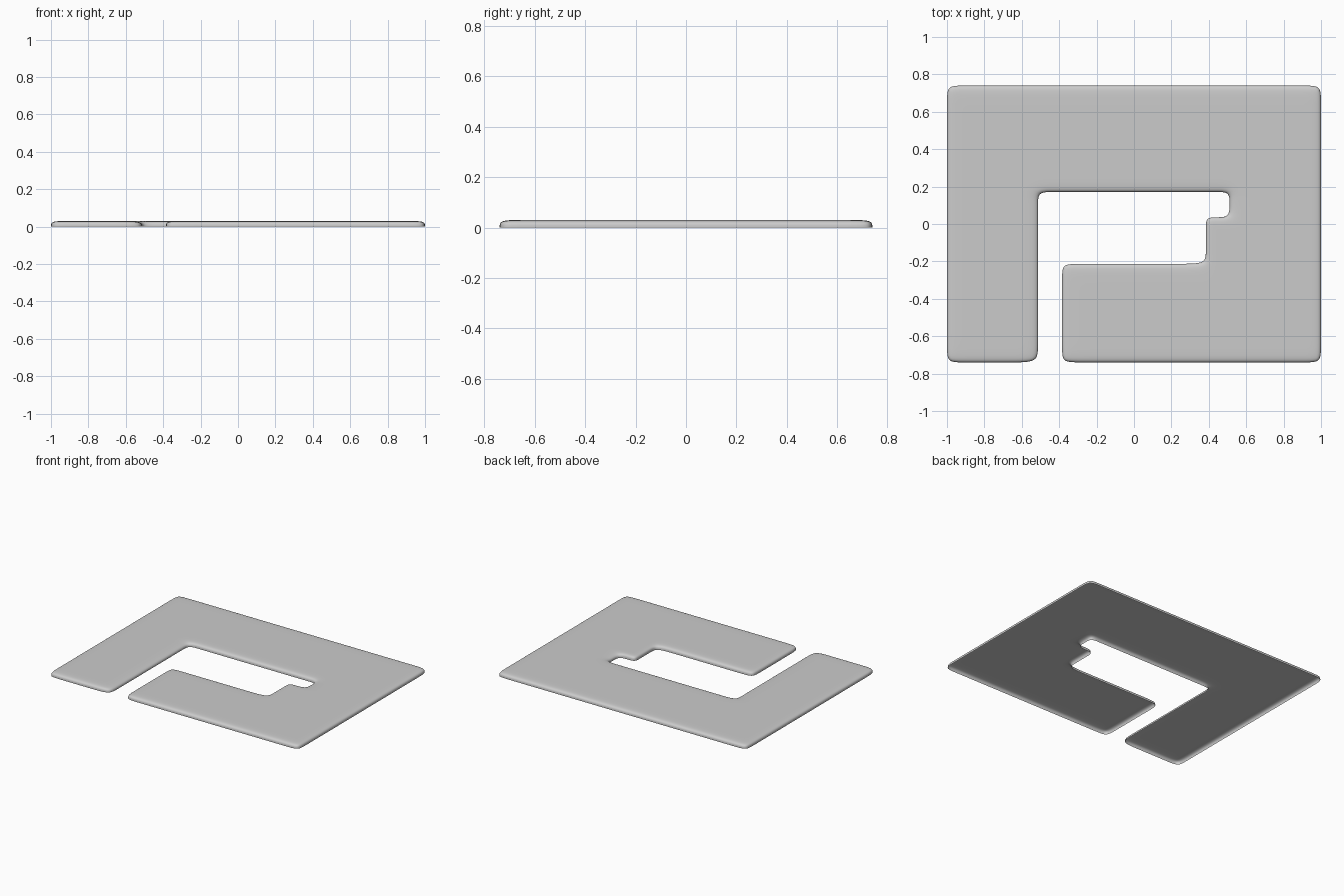
import bpy, bmesh

if "Cube" in bpy.data.objects:
    bpy.data.objects.remove(bpy.data.objects["Cube"])

# Cage grid lines; the spacing beside each edge sets how soft it becomes
XS = [-1.0, -0.92, -0.65, -0.513, -0.435, -0.385, -0.305, 0.256,
      0.384, 0.445, 0.511, 0.63, 0.92, 1.0]
YS = [-0.74, -0.66, -0.29, -0.213, -0.15, -0.02, 0.036, 0.11, 0.171, 0.25, 0.66, 0.74]
HEIGHT = 0.03


def is_open(x, y):
    """True inside the slot, the central opening and its side notch."""
    slot = -0.513 < x < -0.385 and y < 0.171
    opening = -0.513 < x < 0.384 and -0.213 < y < 0.171
    notch = 0.384 <= x < 0.511 and 0.036 < y < 0.171
    return slot or opening or notch


# Plate cage: one flat sheet of grid cells forming the top
bm = bmesh.new()
grid = {}


def vert(i, j):
    if (i, j) not in grid:
        grid[i, j] = bm.verts.new((XS[i], YS[j], HEIGHT))
    return grid[i, j]


for i in range(len(XS) - 1):
    for j in range(len(YS) - 1):
        if not is_open((XS[i] + XS[i + 1]) / 2, (YS[j] + YS[j + 1]) / 2):
            bm.faces.new([vert(i, j), vert(i + 1, j), vert(i + 1, j + 1), vert(i, j + 1)])

# Skirt: the border is extruded down to the ground, the underside stays open
border = [e for e in bm.edges if e.is_boundary]
skirt = bmesh.ops.extrude_edge_only(bm, edges=border)["geom"]
for v in (g for g in skirt if isinstance(g, bmesh.types.BMVert)):
    v.co.z = 0
bmesh.ops.recalc_face_normals(bm, faces=bm.faces)
if max(bm.faces, key=lambda f: f.calc_area()).normal.z < 0:
    bmesh.ops.reverse_faces(bm, faces=bm.faces)

mesh = bpy.data.meshes.new("notched_plate")
bm.to_mesh(mesh)
bm.free()
mesh.shade_smooth()
plate = bpy.data.objects.new("notched_plate", mesh)
bpy.context.collection.objects.link(plate)

# Subdivision rounds the rim and the corners
sub = plate.modifiers.new("soft_edges", 'SUBSURF')
sub.levels = sub.render_levels = 3
